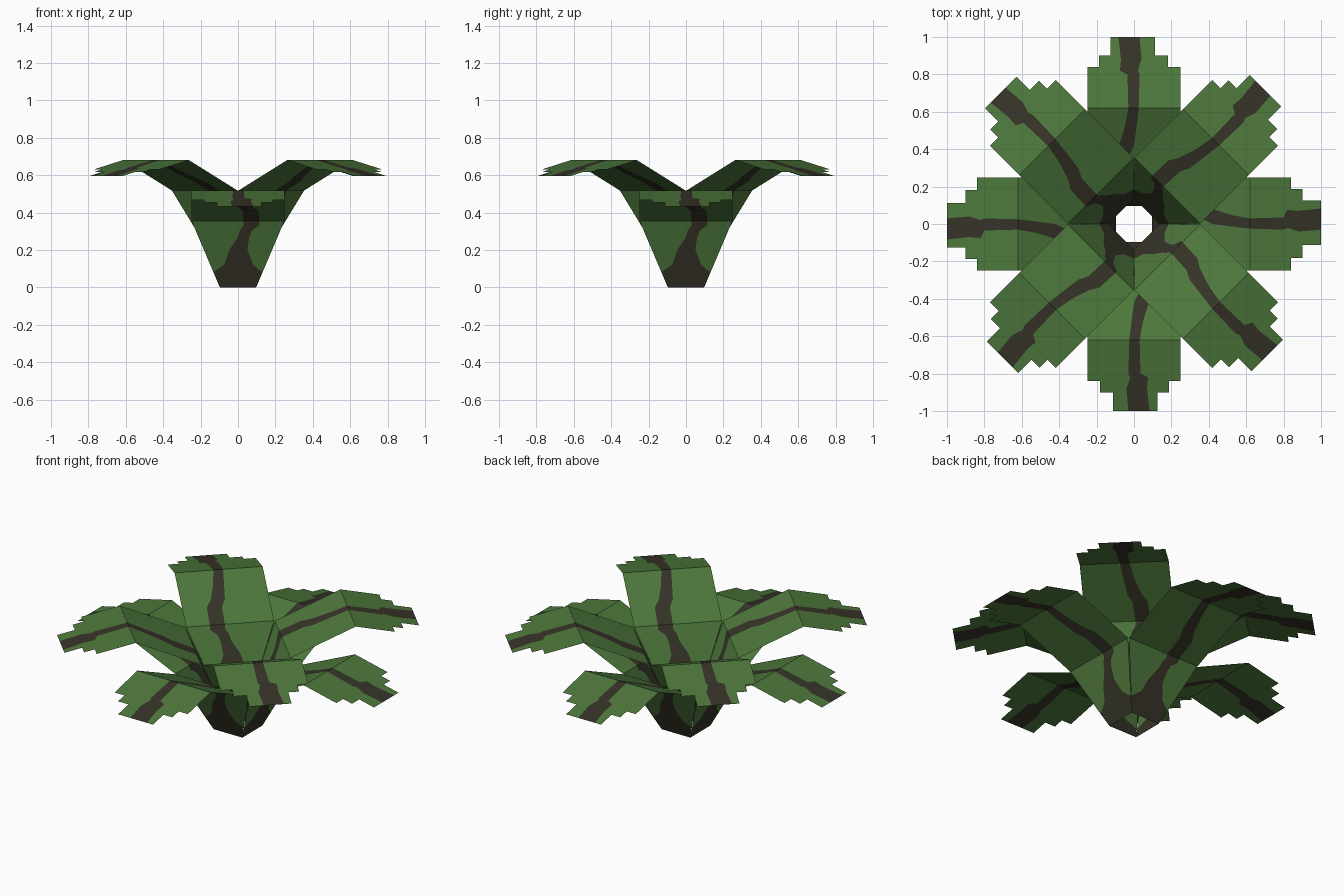
import bpy, bmesh, math
from mathutils import Matrix

if "Cube" in bpy.data.objects:
    bpy.data.objects.remove(bpy.data.objects["Cube"])


def material(name, rgb):
    m = bpy.data.materials.new(name)
    m.diffuse_color = (*rgb, 1)
    m.use_nodes = True
    m.node_tree.nodes["Principled BSDF"].inputs["Base Color"].default_value = m.diffuse_color
    return m


GREEN = material("leaf_green", (0.076, 0.188, 0.045))
BROWN = material("vein_brown", (0.037, 0.034, 0.021))

# side profile of one leaf: (distance from centre, height, half width)
PROFILE = [(0.097, 0.0, 0.097), (0.252, 0.355, 0.248), (0.62, 0.518, 0.248), (1.0, 0.432, 0.248)]
# stem vein: (distance from centre, left edge, right edge)
VEIN = [(0.097, -0.097, 0.097), (0.132, -0.131, 0.131), (0.139, -0.11, 0.11), (0.15, -0.08, 0.075),
        (0.185, -0.05, 0.045), (0.215, -0.06, 0.0), (0.23, -0.075, -0.01), (0.242, -0.115, -0.03),
        (0.37, -0.11, -0.025), (0.42, -0.08, 0.0), (0.52, -0.048, 0.013), (0.62, -0.03, 0.025),
        (0.80, -0.035, 0.03), (0.82, -0.075, 0.02), (0.88, -0.07, 0.04), (1.0, -0.083, 0.03)]
# stepped tip: (starts at, left limit, right limit)
STEPS = [(0.0, 0.25, 0.25), (0.84, 0.186, 0.182), (0.90, 0.125, 0.112)]


def interp(table, r):
    for a, b in zip(table, table[1:]):
        if r <= b[0] + 1e-9:
            t = (r - a[0]) / (b[0] - a[0])
            return [p + (q - p) * t for p, q in zip(a[1:], b[1:])]
    return table[-1][1:]


def build_leaf(name, angle, lift):
    bm = bmesh.new()
    rows = sorted({p[0] for p in PROFILE + VEIN} | {s[0] for s in STEPS[1:]})
    for r0, r1 in zip(rows, rows[1:]):
        limit = [s for s in STEPS if s[0] <= r0 + 1e-9][-1]
        strips = []
        for r in (r0, r1):
            z, half = interp(PROFILE, r)
            left, right = interp(VEIN, r)
            cols = (-min(half, limit[1]), max(left, -half), min(right, half), min(half, limit[2]))
            strips.append([bm.verts.new((s, r, z + lift)) for s in cols])
        a, b = strips
        for i in range(3):
            f = bm.faces.new((a[i], a[i + 1], b[i + 1], b[i]))
            f.material_index = 1 if i == 1 else 0
    bmesh.ops.remove_doubles(bm, verts=bm.verts, dist=1e-5)
    bmesh.ops.transform(bm, matrix=Matrix.Rotation(angle, 4, 'Z'), verts=bm.verts)
    me = bpy.data.meshes.new(name)
    bm.to_mesh(me)
    bm.free()
    me.materials.append(GREEN)
    me.materials.append(BROWN)
    ob = bpy.data.objects.new(name, me)
    bpy.context.collection.objects.link(ob)


# lower ring on the axes, raised upper ring on the diagonals
for k in range(4):
    build_leaf(f"lower_leaf_{k + 1}", k * math.pi / 2, 0.0)
    build_leaf(f"upper_leaf_{k + 1}", (k + 0.5) * math.pi / 2, 0.163)
